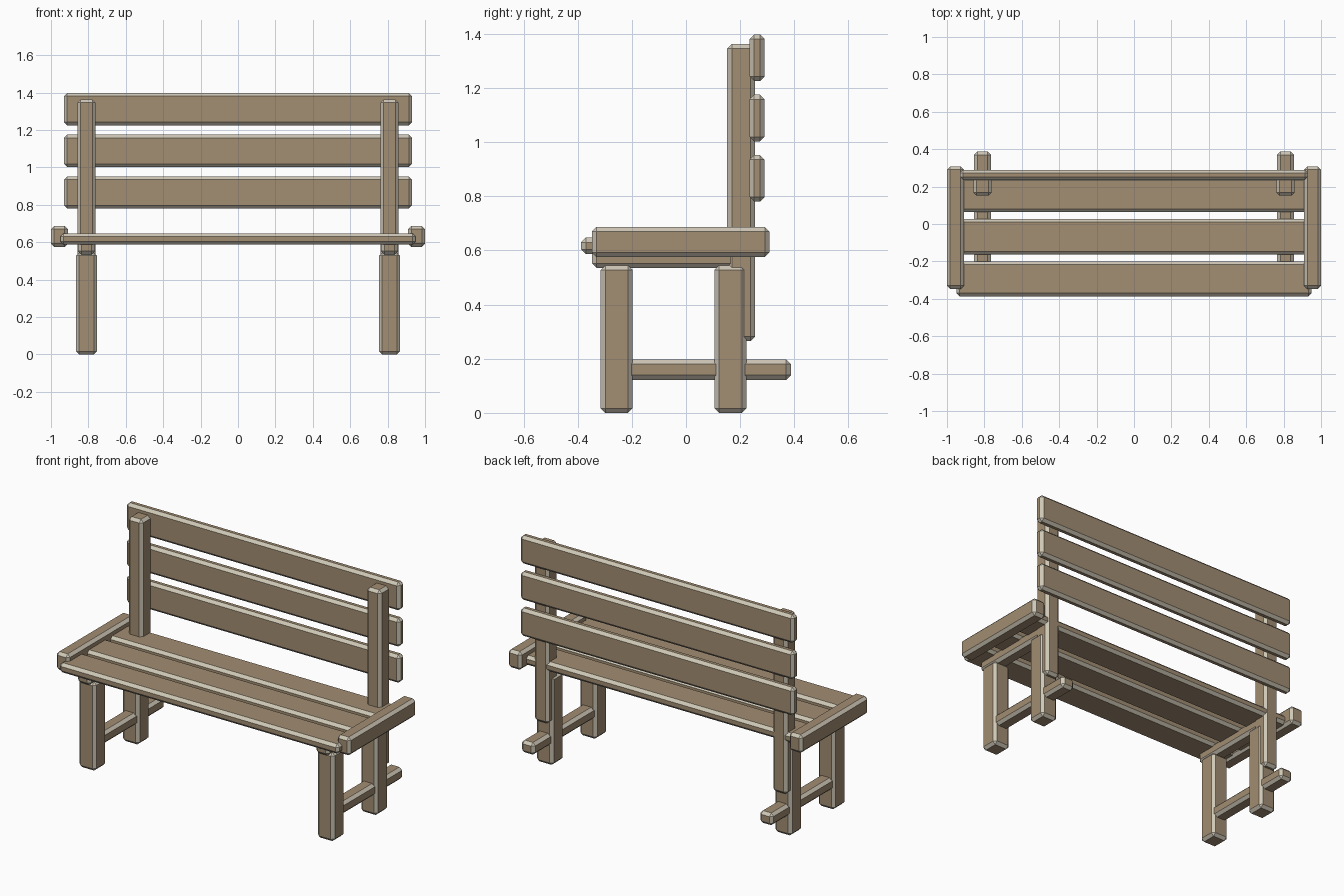
import bpy

cube = bpy.data.objects.get("Cube")
if cube:
    bpy.data.objects.remove(cube, do_unlink=True)


def make_material(name, rgb):
    mat = bpy.data.materials.new(name)
    mat.use_nodes = True
    colour = (*rgb, 1)
    mat.diffuse_color = colour
    mat.node_tree.nodes["Principled BSDF"].inputs["Base Color"].default_value = colour
    return mat


wood = make_material("brown wood", (0.36, 0.27, 0.17))
worn_edge = make_material("pale worn edge", (0.62, 0.57, 0.47))


def board(name, x, y, z, chamfer=0.017):
    """Box spanning the given (min, max) ranges, with pale chamfered edges."""
    spans = (x, y, z)
    bpy.ops.mesh.primitive_cube_add(size=1, location=[(a + b) / 2 for a, b in spans])
    obj = bpy.context.object
    obj.name = name
    for vert in obj.data.vertices:
        for axis, (a, b) in enumerate(spans):
            vert.co[axis] *= b - a
    obj.data.materials.append(wood)
    obj.data.materials.append(worn_edge)
    bevel = obj.modifiers.new("chamfer", 'BEVEL')
    bevel.width = chamfer
    bevel.segments = 1
    bevel.material = 1
    return obj


def around(centre, half):
    return (centre - half, centre + half)


# Seat slats, front to back
for i, y in enumerate([(-0.387, -0.2), (-0.163, 0.027), (0.063, 0.25)]):
    board(f"seat_slat_{i + 1}", (-0.95, 0.95), y, (0.587, 0.647))

# Backrest slats, bottom to top
for i, z in enumerate([(0.78, 0.952), (1.002, 1.175), (1.225, 1.398)]):
    board(f"back_slat_{i + 1}", (-0.93, 0.93), (0.235, 0.29), z)

# Each side frame
for side, s in (("left", 1), ("right", -1)):
    x = s * 0.81
    board(f"{side}_front_leg", around(x, 0.057), (-0.315, -0.197), (0, 0.545))
    board(f"{side}_back_leg", around(x, 0.057), (0.105, 0.223), (0, 0.545))
    board(f"{side}_back_post", around(x, 0.049), (0.152, 0.255), (0.265, 1.363))
    board(f"{side}_seat_beam", around(x, 0.045), (-0.347, 0.215), (0.535, 0.61))
    board(f"{side}_stretcher", around(x, 0.045), (-0.25, 0.387), (0.122, 0.197))
    board(f"{side}_seat_end_rail", around(s * 0.955, 0.045), (-0.347, 0.308), (0.575, 0.687))
